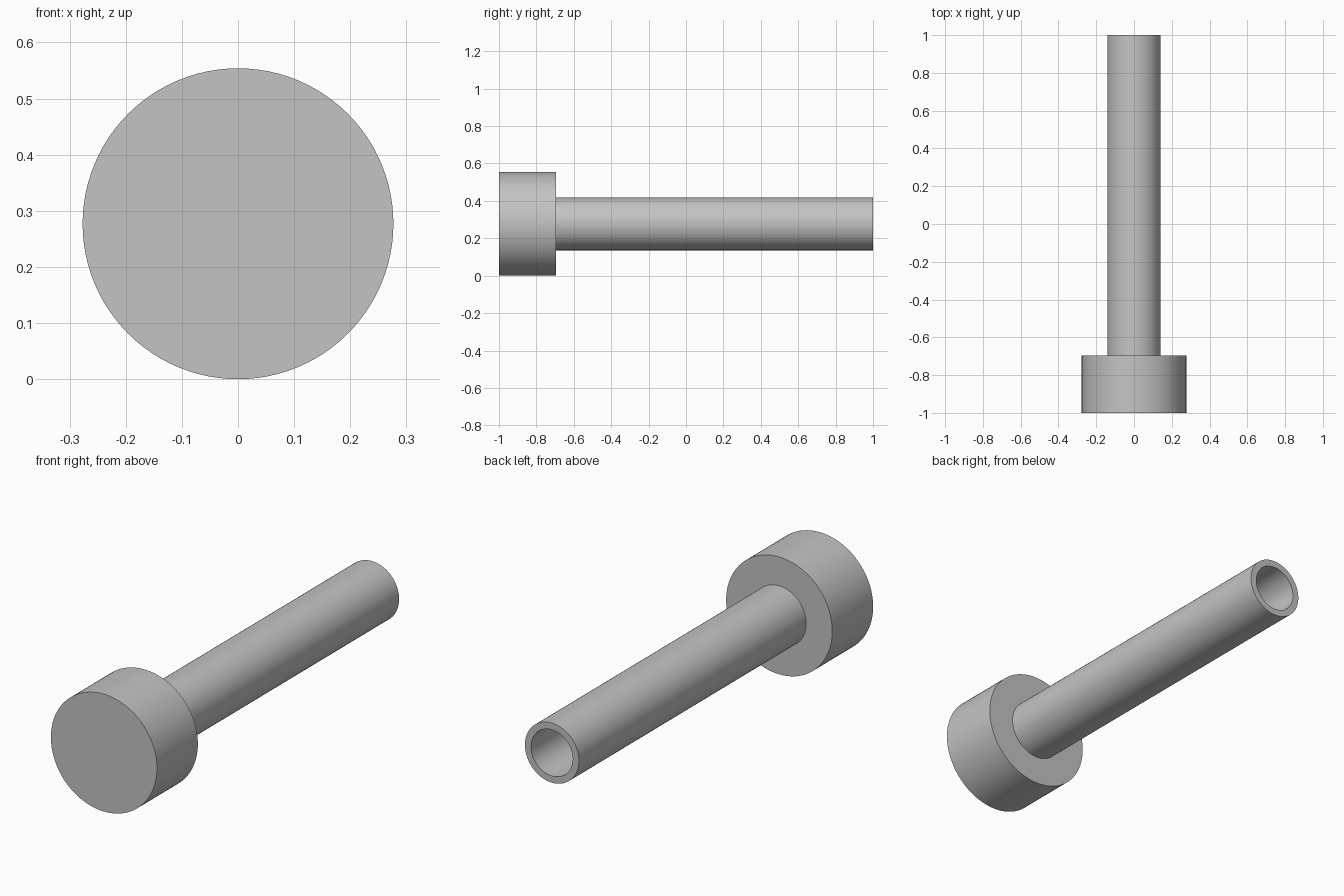
import bpy, bmesh, math
from mathutils import Vector

if "Cube" in bpy.data.objects:
    bpy.data.objects.remove(bpy.data.objects["Cube"], do_unlink=True)

HEAD_R, TUBE_R, BORE_R = 0.277, 0.141, 0.109
FRONT, SHOULDER, BACK = -1.0, -0.695, 1.0
SEGMENTS = 96

grey = bpy.data.materials.new("plain grey")
grey.use_nodes = True
colour = (0.55, 0.55, 0.55, 1)
grey.diffuse_color = colour
grey.node_tree.nodes["Principled BSDF"].inputs["Base Color"].default_value = colour


def lathe(name, profile, axis_height):
    """Spin a (radius, y) profile around the lengthwise axis."""
    bm = bmesh.new()
    verts = [bm.verts.new((0, y, r)) for r, y in profile]
    edges = [bm.edges.new(pair) for pair in zip(verts, verts[1:])]
    bmesh.ops.spin(bm, geom=verts + edges, cent=(0, 0, 0), axis=(0, 1, 0),
                   angle=math.tau, steps=SEGMENTS, use_duplicate=False)
    bmesh.ops.remove_doubles(bm, verts=bm.verts, dist=0.0001)
    bmesh.ops.recalc_face_normals(bm, faces=bm.faces)
    bmesh.ops.translate(bm, verts=bm.verts, vec=Vector((0, 0, axis_height)))
    mesh = bpy.data.meshes.new(name)
    bm.to_mesh(mesh)
    bm.free()
    mesh.materials.append(grey)
    obj = bpy.data.objects.new(name, mesh)
    bpy.context.collection.objects.link(obj)
    bpy.ops.object.select_all(action="DESELECT")
    obj.select_set(True)
    bpy.context.view_layer.objects.active = obj
    bpy.ops.object.shade_smooth_by_angle(angle=math.radians(30))
    return obj


# Solid round head, stepped shoulder and hollow tube in one turned piece
lathe("headed_tube", [
    (0, FRONT), (HEAD_R, FRONT), (HEAD_R, SHOULDER),
    (TUBE_R, SHOULDER), (TUBE_R, BACK),
    (BORE_R, BACK), (BORE_R, SHOULDER), (0, SHOULDER),
], HEAD_R)
